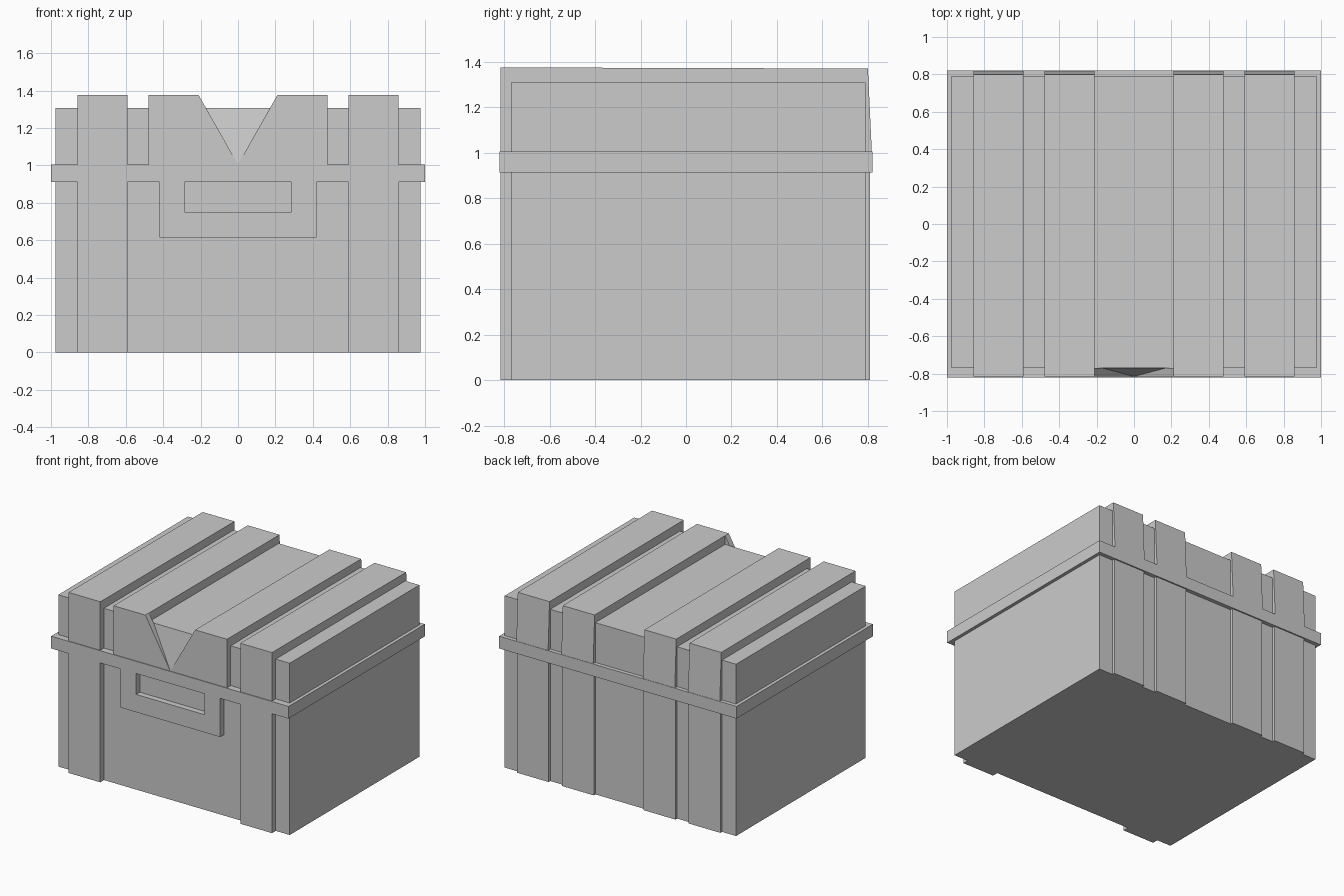
import bpy, bmesh
from mathutils import Vector

if "Cube" in bpy.data.objects:
    bpy.data.objects.remove(bpy.data.objects["Cube"])


def solid(name, loops):
    """Closed prism between two matching loops of points."""
    bm = bmesh.new()
    a, b = [[bm.verts.new(p) for p in loop] for loop in loops]
    bm.faces.new(a)
    bm.faces.new(b[::-1])
    n = len(a)
    for i in range(n):
        j = (i + 1) % n
        bm.faces.new((a[i], b[i], b[j], a[j]))
    bmesh.ops.recalc_face_normals(bm, faces=bm.faces)
    me = bpy.data.meshes.new(name)
    bm.to_mesh(me)
    bm.free()
    ob = bpy.data.objects.new(name, me)
    bpy.context.collection.objects.link(ob)
    return ob


def along_x(name, yz, x0, x1):
    return solid(name, [[(x, y, z) for y, z in yz] for x in (x0, x1)])


def along_y(name, xz, y0, y1):
    return solid(name, [[(x, y, z) for x, z in xz] for y in (y0, y1)])


def box(name, x0, x1, y0, y1, z0, z1):
    return along_x(name, [(y0, z0), (y1, z0), (y1, z1), (y0, z1)], x0, x1)


FRONT, BACK = -0.77, 0.79          # wall planes
OUT = -0.815                       # front face of raised trim
OUTER, INNER = (0.59, 0.857), (0.21, 0.478)

# Main volumes
box("chest_body", -0.975, 0.975, FRONT, BACK, 0, 0.912)
box("rim", -1, 1, -0.82, 0.82, 0.912, 1.005)
box("lid", -0.975, 0.975, FRONT, BACK, 1.005, 1.308)

# Straps wrapping over the lid
arch = [(OUT, 1.005), (OUT, 1.375), (0.80, 1.37), (0.817, 1.005),
        (BACK, 1.005), (BACK, 1.308), (FRONT, 1.308), (FRONT, 1.005)]
for side, s in (("left", -1), ("right", 1)):
    for kind, (a, b) in (("outer", OUTER), ("inner", INNER)):
        along_x(f"{kind}_lid_strap_{side}", arch, s * a, s * b)
        # Back straps on the body
        x0, x1 = sorted((s * a, s * b))
        box(f"{kind}_back_strap_{side}", x0, x1, BACK, 0.81, 0, 0.912)
    # Front straps on the body
    x0, x1 = sorted((s * OUTER[0], s * OUTER[1]))
    box(f"front_strap_{side}", x0, x1, OUT, FRONT, 0, 0.912)
    # Front panel wedge forming one side of the V notch
    along_y(f"notch_wedge_{side}",
            [(0, 1.005), (s * 0.21, 1.375), (s * 0.21, 1.005)], OUT, FRONT)

# Sloping face inside the V notch
bm = bmesh.new()
pts = [(-0.17, FRONT, 1.308), (0.17, FRONT, 1.308), (0, OUT, 1.005),
       (-0.17, FRONT, 1.005), (0.17, FRONT, 1.005)]
v = [bm.verts.new(Vector(p)) for p in pts]
for f in ((0, 2, 1), (0, 3, 2), (1, 2, 4), (3, 4, 2), (0, 1, 4, 3)):
    bm.faces.new([v[i] for i in f])
bmesh.ops.recalc_face_normals(bm, faces=bm.faces)
mesh = bpy.data.meshes.new("notch_slope")
bm.to_mesh(mesh)
bm.free()
bpy.context.collection.objects.link(bpy.data.objects.new("notch_slope", mesh))

# U-shaped latch plate with its recess open up to the rim
along_y("latch_plate",
        [(-0.42, 0.912), (-0.42, 0.615), (0.42, 0.615), (0.42, 0.912),
         (0.287, 0.912), (0.287, 0.75), (-0.287, 0.75), (-0.287, 0.912)],
        OUT, FRONT)
